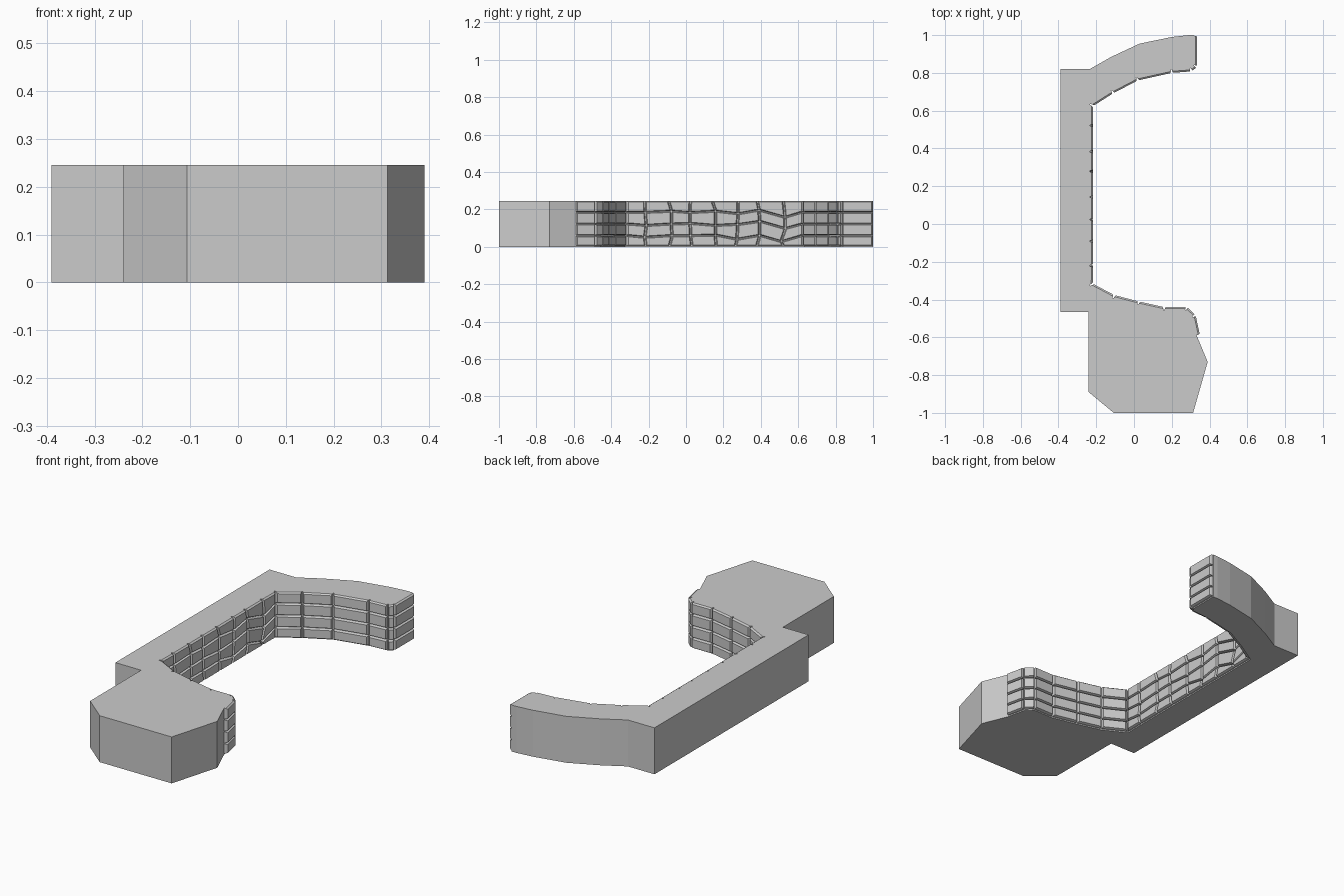
import bpy, bmesh, random
from mathutils import Vector

if "Cube" in bpy.data.objects:
    bpy.data.objects.remove(bpy.data.objects["Cube"])

random.seed(4)
H = 0.245       # wall height
DEPTH = 0.017   # how far the stones stand out from the core

# Stone face line seen from above: south wing, long wall, north wing, end cap
wall_y = [-0.21, -0.085, 0.03, 0.15, 0.27, 0.39, 0.52]
south = [(0.346, -0.605), (0.349, -0.588), (0.326, -0.482), (0.28, -0.439), (0.16, -0.44),
         (0.025, -0.41), (-0.105, -0.376), (-0.218, -0.316)]
north = [(-0.216, 0.625), (-0.11, 0.692), (0.02, 0.76), (0.2, 0.80),
         (0.305, 0.808), (0.334, 0.832), (0.334, 1.0)]
path = [Vector(p) for p in south[1:] + [(-0.217, y) for y in wall_y] + north]

# Course heights at each joint of the long wall; even elsewhere
EVEN = (0.06, 0.122, 0.185)
wavy = [(0.052, 0.115, 0.185), (0.06, 0.122, 0.19), (0.06, 0.125, 0.184),
        (0.062, 0.115, 0.19), (0.042, 0.12, 0.178), (0.06, 0.135, 0.195),
        (0.03, 0.10, 0.16)]
first = len(south) - 1


def normal(a, b):
    d = (b - a).normalized()
    return Vector((d.y, -d.x))


# Mitred offset of the face line back to the core
core_line = []
for i, p in enumerate(path):
    n1 = normal(path[max(i - 1, 0)], path[max(i, 1)])
    n2 = normal(path[min(i, len(path) - 2)], path[min(i + 1, len(path) - 1)])
    m = (n1 + n2) / (1 + n1.dot(n2))
    core_line.append(p - m * DEPTH)


def make_object(name, bm):
    bmesh.ops.recalc_face_normals(bm, faces=bm.faces[:])
    me = bpy.data.meshes.new(name)
    bm.to_mesh(me)
    bm.free()
    bpy.context.collection.objects.link(bpy.data.objects.new(name, me))


# Solid core of the wall
outer = [(0.29, 1.0), (0.2, 0.99), (0.03, 0.955), (-0.12, 0.885), (-0.235, 0.82),
         (-0.39, 0.82), (-0.39, -0.465), (-0.24, -0.465), (-0.24, -0.89),
         (-0.107, -1.0), (0.313, -1.0), (0.39, -0.73), (0.338, -0.605)]
bm = bmesh.new()
verts = [bm.verts.new((x, y, 0)) for x, y in [tuple(p) for p in core_line] + outer]
face = bm.faces.new(verts)
top = bmesh.ops.extrude_face_region(bm, geom=[face])["geom"]
bmesh.ops.translate(bm, vec=(0, 0, H),
                    verts=[g for g in top if isinstance(g, bmesh.types.BMVert)])
make_object("wall_core", bm)

# Node grid of joints: (height, sideways shift) for each path point and course
nodes = []
for i in range(len(path)):
    k = i - first
    on_wall = 0 <= k < len(wavy)
    heights = (0.004,) + (wavy[k] if on_wall else EVEN) + (H,)
    nodes.append([(z, random.uniform(-0.012, 0.012) if on_wall else 0) for z in heights])


# Chamfered facing stones, four courses high
def stone(bm, i, row):
    a, b = path[i], path[i + 1]
    ca, cb = core_line[i], core_line[i + 1]
    length = (b - a).length
    corners = [(0, nodes[i][row]), (1, nodes[i + 1][row]),
               (1, nodes[i + 1][row + 1]), (0, nodes[i][row + 1])]
    rings = []
    for p, q, gap in ((ca, cb, 0.003), (ca.lerp(a, 0.5), cb.lerp(b, 0.5), 0.004), (a, b, 0.008)):
        gap_u = min(gap, length * 0.2)
        ring = []
        for j, (u, (z, shift)) in enumerate(corners):
            t = u + (shift + (gap_u if u == 0 else -gap_u)) / length
            xy = p.lerp(q, t)
            rim = (row == 3 and j > 1) and gap < 0.008
            dz = 0 if rim else (gap if j < 2 else -gap)
            ring.append(bm.verts.new((xy.x, xy.y, z + dz * 0.8)))
        rings.append(ring)
    for r1, r2 in zip(rings, rings[1:]):
        for j in range(4):
            k = (j + 1) % 4
            bm.faces.new((r1[j], r1[k], r2[k], r2[j]))
    bm.faces.new(rings[-1])
    bm.faces.new(rings[0][::-1])


bm = bmesh.new()
for i in range(len(path) - 1):
    for row in range(4):
        stone(bm, i, row)
make_object("facing_stones", bm)
